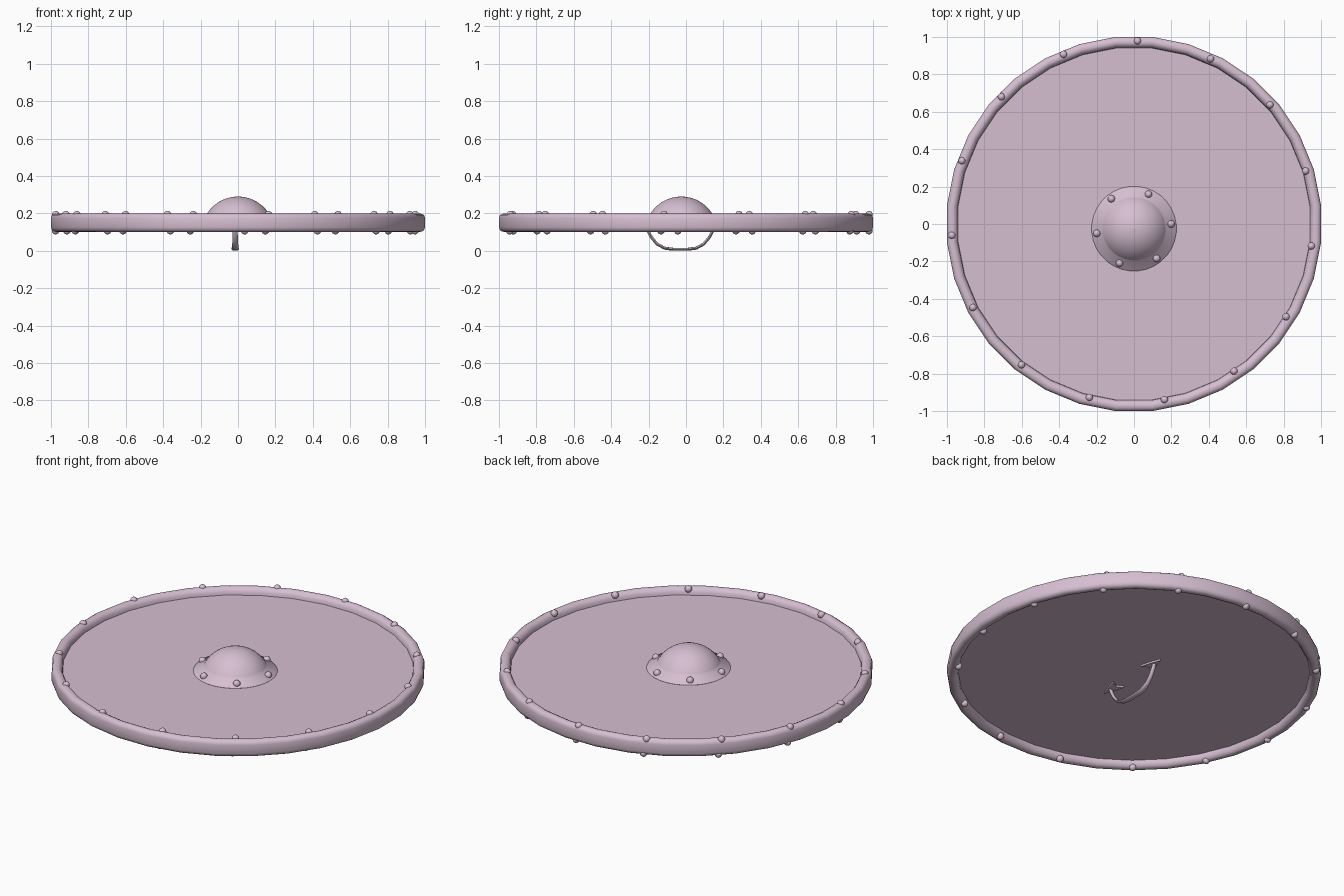
import bpy, bmesh, math
from mathutils import Matrix, Vector

if "Cube" in bpy.data.objects:
    bpy.data.objects.remove(bpy.data.objects["Cube"])

mat = bpy.data.materials.new("pale mauve")
mat.diffuse_color = (0.67, 0.52, 0.64, 1)
mat.use_nodes = True
mat.node_tree.nodes["Principled BSDF"].inputs["Base Color"].default_value = mat.diffuse_color


def finish(name, bm, angle=40):
    bmesh.ops.remove_doubles(bm, verts=bm.verts, dist=1e-5)
    bmesh.ops.recalc_face_normals(bm, faces=bm.faces)
    me = bpy.data.meshes.new(name)
    bm.to_mesh(me)
    bm.free()
    me.materials.append(mat)
    ob = bpy.data.objects.new(name, me)
    bpy.context.collection.objects.link(ob)
    bpy.ops.object.select_all(action='DESELECT')
    ob.select_set(True)
    bpy.context.view_layer.objects.active = ob
    bpy.ops.object.shade_smooth_by_angle(angle=math.radians(angle))
    return ob


def lathe(name, profile, n, centre=(0, 0), closed=False):
    """Spin an (apothem, z) profile round a vertical axis, flats on the axes."""
    bm = bmesh.new()
    k = 1 / math.cos(math.pi / n)
    rings = []
    for r, z in profile:
        ring = []
        for i in range(n):
            a = 2 * math.pi * (i + 0.5) / n
            ring.append(bm.verts.new((centre[0] + r * k * math.cos(a),
                                      centre[1] + r * k * math.sin(a), z)))
        rings.append(ring)
    count = len(rings) if closed else len(rings) - 1
    for j in range(count):
        a, b = rings[j], rings[(j + 1) % len(rings)]
        for i in range(n):
            m = (i + 1) % n
            bm.faces.new((a[i], a[m], b[m], b[i]))
    return finish(name, bm)


def rivets(name, count, radius, z, first, centre=(0, 0)):
    bm = bmesh.new()
    for i in range(count):
        a = math.radians(first) + 2 * math.pi * i / count
        pos = Vector((centre[0] + radius * math.cos(a), centre[1] + radius * math.sin(a), z))
        bmesh.ops.create_uvsphere(bm, u_segments=12, v_segments=8, radius=0.02,
                                  matrix=Matrix.Translation(pos))
    finish(name, bm, 60)


# Board
lathe("shield_board", [(0.0001, 0.16), (0.955, 0.16), (0.955, 0.14), (0.0001, 0.14)], 32)

# Rounded metal rim, mirrored about mid height
half = [(0.94, 0.155), (0.943, 0.178), (0.953, 0.193), (0.968, 0.2),
        (0.984, 0.197), (0.995, 0.19), (1.0, 0.175)]
lathe("rim", half + [(r, 0.3 - z) for r, z in reversed(half)], 32, closed=True)
rivets("rim_rivets_front", 15, 0.967, 0.193, 88.3, (-0.01, 0.012))
rivets("rim_rivets_back", 15, 0.967, 0.107, 87.3, (-0.01, 0.012))

# Domed boss on a sloping flange
boss = (0, -0.025)
profile = [(0.22, 0.155), (0.226, 0.161), (0.222, 0.166), (0.172, 0.188)]
for i in range(8):
    t = math.radians(57 * (1 - i / 7))
    profile.append((max(0.0001, 0.196 * math.sin(t)), 0.094 + 0.196 * math.cos(t)))
lathe("boss", profile, 32, boss)
rivets("boss_rivets", 6, 0.2, 0.177, 7.2, boss)

# Hand grip: bowed strap behind the board
gx, gy = -0.015, -0.03
side = [(0.185, 0.142, 0.012), (0.175, 0.11, 0.013), (0.155, 0.072, 0.014),
        (0.125, 0.036, 0.016), (0.085, 0.014, 0.019), (0.04, 0.008, 0.021)]
path = [(-y, z, w) for y, z, w in side] + [(0, 0.008, 0.021)] + side[::-1]
bm = bmesh.new()
rings = []
for i, (y, z, w) in enumerate(path):
    p, q = path[max(i - 1, 0)], path[min(i + 1, len(path) - 1)]
    t = Vector((0, q[0] - p[0], q[1] - p[1])).normalized()
    nrm = Vector((0, -t.z, t.y))
    ring = []
    for k in range(8):
        a = 2 * math.pi * k / 8
        ring.append(bm.verts.new(Vector((gx + w * math.cos(a), gy + y, z))
                                 + nrm * 0.008 * math.sin(a)))
    rings.append(ring)
for a, b in zip(rings, rings[1:]):
    for k in range(8):
        m = (k + 1) % 8
        bm.faces.new((a[k], a[m], b[m], b[k]))
bm.faces.new(rings[0])
bm.faces.new(rings[-1])
finish("hand_grip", bm, 50)

# Pointed mounting plates at both grip ends
bm = bmesh.new()
for s in (1, -1):
    outline = [(0, 0.235), (0.026, 0.165), (0.038, 0.115), (0, 0.135),
               (-0.038, 0.115), (-0.026, 0.165)]
    f = bm.faces.new([bm.verts.new((gx + x, gy + s * y, 0.141)) for x, y in outline])
    g = bmesh.ops.extrude_face_region(bm, geom=[f])
    for v in [e for e in g["geom"] if isinstance(e, bmesh.types.BMVert)]:
        v.co.z = 0.13
finish("grip_plates", bm, 30)
